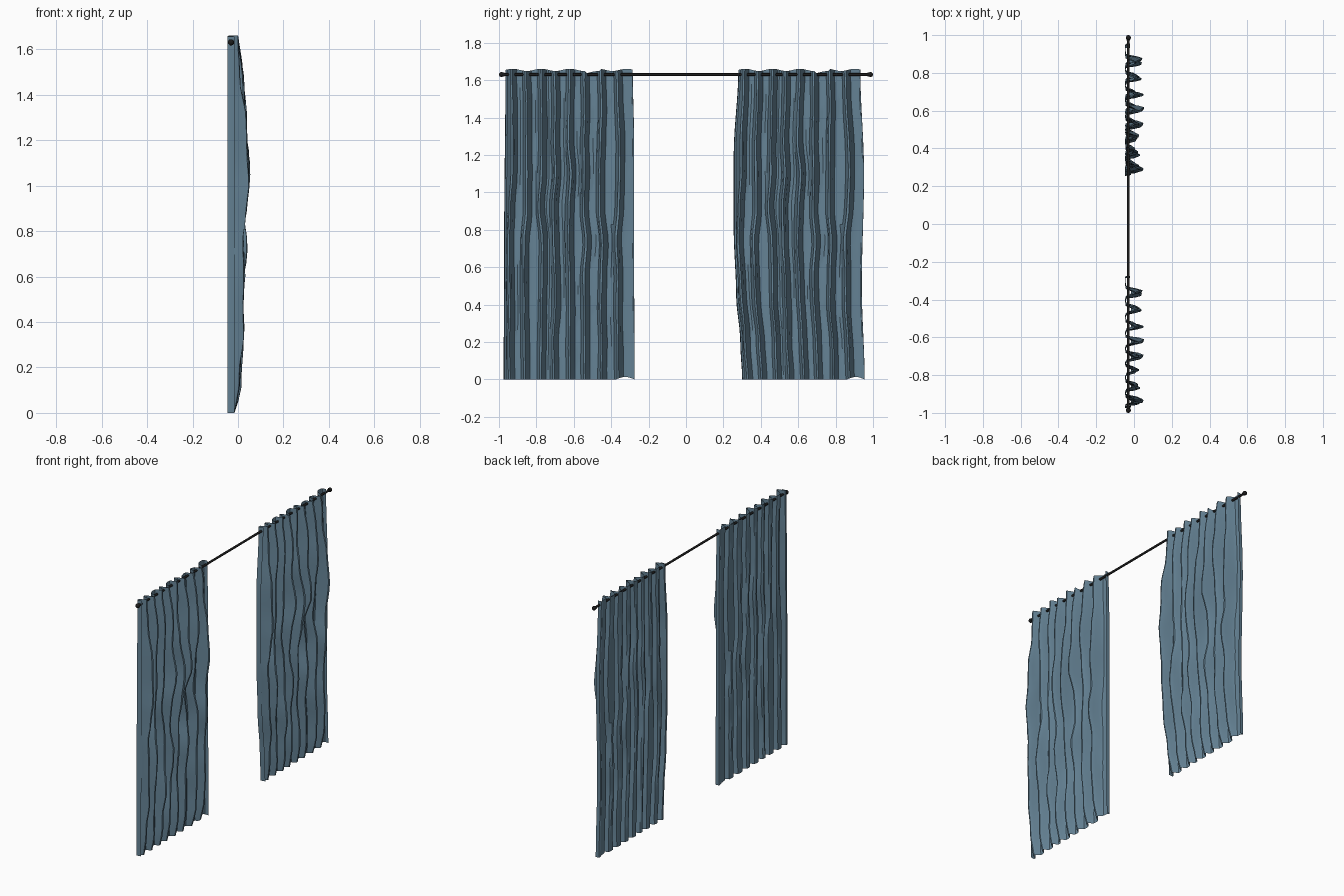
import bpy, bmesh, random
from math import pi, sin

if "Cube" in bpy.data.objects:
    bpy.data.objects.remove(bpy.data.objects["Cube"])

ROD_X, ROD_Z = -0.03, 1.63
PEAKS = [0.03, 0.11, 0.195, 0.265, 0.35, 0.43, 0.52, 0.61]  # fold positions across a panel
WIDTH = 0.70
HEIGHT = 1.655
ROWS = 30


def material(name, color):
    m = bpy.data.materials.new(name)
    m.diffuse_color = (*color, 1)
    m.use_nodes = True
    m.node_tree.nodes["Principled BSDF"].inputs["Base Color"].default_value = m.diffuse_color
    return m


cloth = material("blue_cloth", (0.13, 0.225, 0.30))
metal = material("dark_metal", (0.012, 0.012, 0.012))


def interp(knots, t):
    """Smooth interpolation through (position, value) knots."""
    if t <= knots[0][0]:
        return knots[0][1]
    for (a, va), (b, vb) in zip(knots, knots[1:]):
        if t <= b:
            f = (t - a) / (b - a)
            f = f * f * (3 - 2 * f)
            return va + (vb - va) * f
    return knots[-1][1]


# How far the deepest fold comes out at each height
DEPTH = [(0, -0.010), (0.1, 0.018), (0.3, 0.024), (0.5, 0.021), (0.72, 0.036),
         (0.86, 0.032), (1.06, 0.048), (1.3, 0.036), (1.5, 0.022), (1.66, 0.008)]


def noise(rng, amount, steps=9):
    return [(HEIGHT * i / steps, rng.uniform(-amount, amount)) for i in range(steps + 1)]


def curtain(name, left_edge, right_edge):
    rng = random.Random(4)  # both panels share the same folds
    # Columns: (across, peak fraction 0..1, fold index)
    cols = [(0.004, 0.85, -1), (0.001, 0.4, -1), (0.0, 0.0, -1), (0.012, 0.05, -1)]
    stops = PEAKS + [PEAKS[-1] + 0.085]
    for i, p in enumerate(PEAKS):
        gap = stops[i + 1] - p
        if i:
            cols.append((p - 0.017, 0.12, i))
        cols += [(p - 0.010, 0.62, i), (p - 0.003, 0.97, i), (p + 0.007, 1.0, i),
                 (p + 0.017, 0.7, i), (p + 0.024, 0.28, i),
                 (p + 0.032, 0.04, i), (p + gap * 0.6, 0.0, i)]
    cols += [(0.675, 0.03, -1), (0.692, 0.0, -1), (0.699, 0.1, -1), (WIDTH, 0.75, -1)]
    shift = [noise(rng, 0.011) for _ in PEAKS]
    scale = [noise(rng, 0.30) for _ in PEAKS]
    wrinkle = [noise(rng, 0.0035, 12) for _ in cols]

    bm = bmesh.new()
    grid = []
    for r in range(ROWS + 1):
        t = r / ROWS
        z0 = HEIGHT * t
        y0, y1 = interp(left_edge, z0), interp(right_edge, z0)
        free = sin(pi * t) ** 0.5 if 0 < t < 1 else 0
        row = []
        for (u, f, k), w in zip(cols, wrinkle):
            out = 0.036
            if k >= 0:
                s = 0.88 + interp(scale[k], z0) * free
                out = (interp(DEPTH, z0) + 0.046) * min(s, 1.05)
                u += interp(shift[k], z0) * free
            x = -0.047 + out * f
            if 0.012 < u < 0.68:
                x += abs(interp(w, z0)) * free
                u += interp(w, z0) * 0.6 * free
            z = z0
            if r == ROWS:  # uneven heading
                z += 0.006 * sin(u * 40) - 0.012 * (0.44 < u < 0.52)
            if r == 0 and u > 0.6:  # lifted hem corner
                z += 0.013 * sin(pi * (u - 0.6) / 0.1)
            row.append(bm.verts.new((x, y0 + (y1 - y0) * u / WIDTH, max(z, 0))))
        grid.append(row)
    for a, b in zip(grid, grid[1:]):
        for i in range(len(cols) - 1):
            bm.faces.new((a[i], a[i + 1], b[i + 1], b[i]))
    me = bpy.data.meshes.new(name)
    bm.to_mesh(me)
    bm.free()
    ob = bpy.data.objects.new(name, me)
    bpy.context.collection.objects.link(ob)
    me.materials.append(cloth)
    smooth(ob, 30)


def smooth(ob, angle):
    bpy.ops.object.select_all(action='DESELECT')
    ob.select_set(True)
    bpy.context.view_layer.objects.active = ob
    bpy.ops.object.shade_smooth_by_angle(angle=angle * pi / 180)


# Curtain panels: one straight, one swaying
curtain("left_curtain",
        [(0, -0.975), (0.8, -0.972), (1.66, -0.965)],
        [(0, -0.275), (0.8, -0.278), (1.3, -0.278), (1.66, -0.285)])
curtain("right_curtain",
        [(0, 0.30), (0.2, 0.29), (0.45, 0.268), (0.8, 0.255), (1.2, 0.255), (1.66, 0.28)],
        [(0, 0.955), (0.5, 0.94), (1.1, 0.952), (1.66, 0.932)])


def cylinder(name, radius, depth, y):
    bpy.ops.mesh.primitive_cylinder_add(vertices=16, radius=radius, depth=depth,
                                        location=(ROD_X, y, ROD_Z), rotation=(pi / 2, 0, 0))
    ob = bpy.context.object
    ob.name = name
    ob.data.materials.append(metal)
    smooth(ob, 40)


# Rod with end knobs
cylinder("curtain_rod", 0.007, 1.97, 0)
for side, label in ((-1, "left"), (1, "right")):
    cylinder(label + "_rod_collar", 0.010, 0.008, side * 0.975)
    bpy.ops.mesh.primitive_uv_sphere_add(segments=16, ring_count=10, radius=0.0135,
                                         location=(ROD_X, side * 0.9865, ROD_Z))
    knob = bpy.context.object
    knob.name = label + "_rod_knob"
    knob.data.materials.append(metal)
    smooth(knob, 60)
